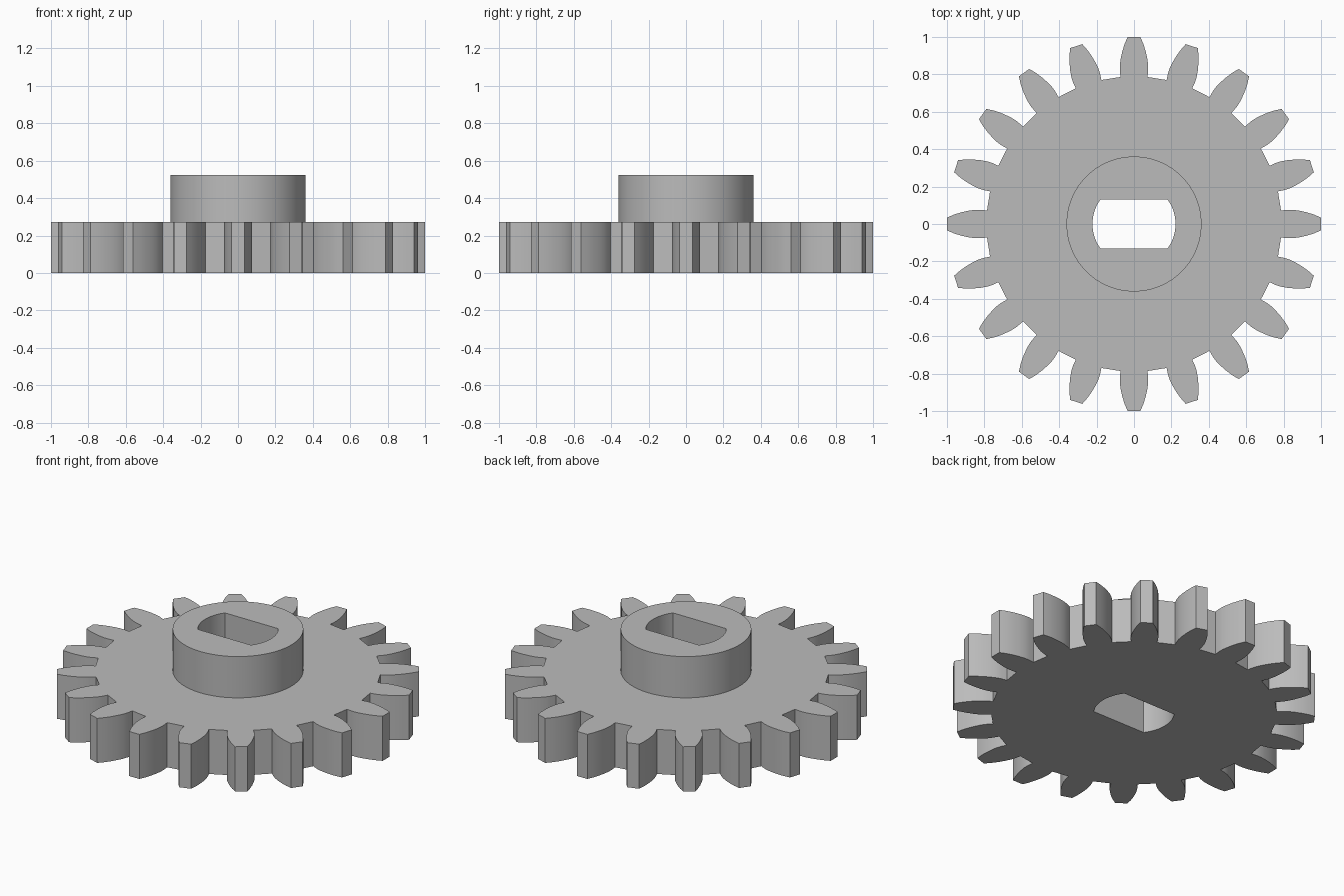
import bpy
import bmesh
from math import sin, cos, pi, asin, sqrt

cube = bpy.data.objects.get("Cube")
if cube:
    bpy.data.objects.remove(cube, do_unlink=True)

TEETH = 20
WHEEL_TOP, HUB_TOP = 0.272, 0.524
HUB_RADIUS = 0.361
BORE_RADIUS, BORE_FLAT = 0.222, 0.131

# One tooth flank from root to tip: (half width, distance from the axis)
FLANK = [(0.072, 0.786), (0.076, 0.82), (0.076, 0.85), (0.071, 0.885),
         (0.062, 0.925), (0.05, 0.963), (0.034, 1.0)]


def gear_outline():
    tooth = [(r, -w) for w, r in FLANK] + [(r, w) for w, r in reversed(FLANK)]
    points = []
    for i in range(TEETH):
        a = 2 * pi * i / TEETH
        points += [(x * cos(a) - y * sin(a), x * sin(a) + y * cos(a))
                   for x, y in tooth]
    return points


def circle_outline(radius, count=96):
    return [(radius * cos(2 * pi * i / count), radius * sin(2 * pi * i / count))
            for i in range(count)]


def bore_outline(steps=20):
    # Round hole with two flats
    half = asin(BORE_FLAT / BORE_RADIUS)
    return [(BORE_RADIUS * cos(a), BORE_RADIUS * sin(a))
            for start in (-half, pi - half)
            for a in (start + 2 * half * i / steps for i in range(steps + 1))]


bm = bmesh.new()


def add_loop(outline, z):
    verts = [bm.verts.new((x, y, z)) for x, y in outline]
    edges = [bm.edges.new((v, verts[i - 1])) for i, v in enumerate(verts)]
    return verts, edges


def add_wall(lower, upper):
    for i in range(len(lower[0])):
        bm.faces.new((lower[0][i - 1], lower[0][i], upper[0][i], upper[0][i - 1]))


def add_ring(outer, inner):
    bmesh.ops.triangle_fill(bm, use_beauty=True, use_dissolve=False,
                            edges=outer[1] + inner[1])


# Outlines at each level
gear_bottom, gear_top = [add_loop(gear_outline(), z) for z in (0, WHEEL_TOP)]
hub_base, hub_rim = [add_loop(circle_outline(HUB_RADIUS), z)
                     for z in (WHEEL_TOP, HUB_TOP)]
bore_bottom, bore_top = [add_loop(bore_outline(), z) for z in (0, HUB_TOP)]

# Flat faces: underside, wheel top, hub top
add_ring(gear_bottom, bore_bottom)
add_ring(gear_top, hub_base)
add_ring(hub_rim, bore_top)

# Upright walls: teeth, hub, through bore
add_wall(gear_bottom, gear_top)
add_wall(hub_base, hub_rim)
add_wall(bore_bottom, bore_top)

bmesh.ops.recalc_face_normals(bm, faces=bm.faces[:])
mesh = bpy.data.meshes.new("spur_gear_with_hub")
bm.to_mesh(mesh)
bm.free()

# Plain grey
grey = bpy.data.materials.new("plain_grey")
grey.use_nodes = True
colour = (0.5, 0.5, 0.5, 1)
grey.diffuse_color = colour
grey.node_tree.nodes["Principled BSDF"].inputs["Base Color"].default_value = colour
mesh.materials.append(grey)

gear = bpy.data.objects.new("spur_gear_with_hub", mesh)
bpy.context.collection.objects.link(gear)
bpy.ops.object.select_all(action='DESELECT')
gear.select_set(True)
bpy.context.view_layer.objects.active = gear
bpy.ops.object.shade_smooth_by_angle(angle=pi / 9)
